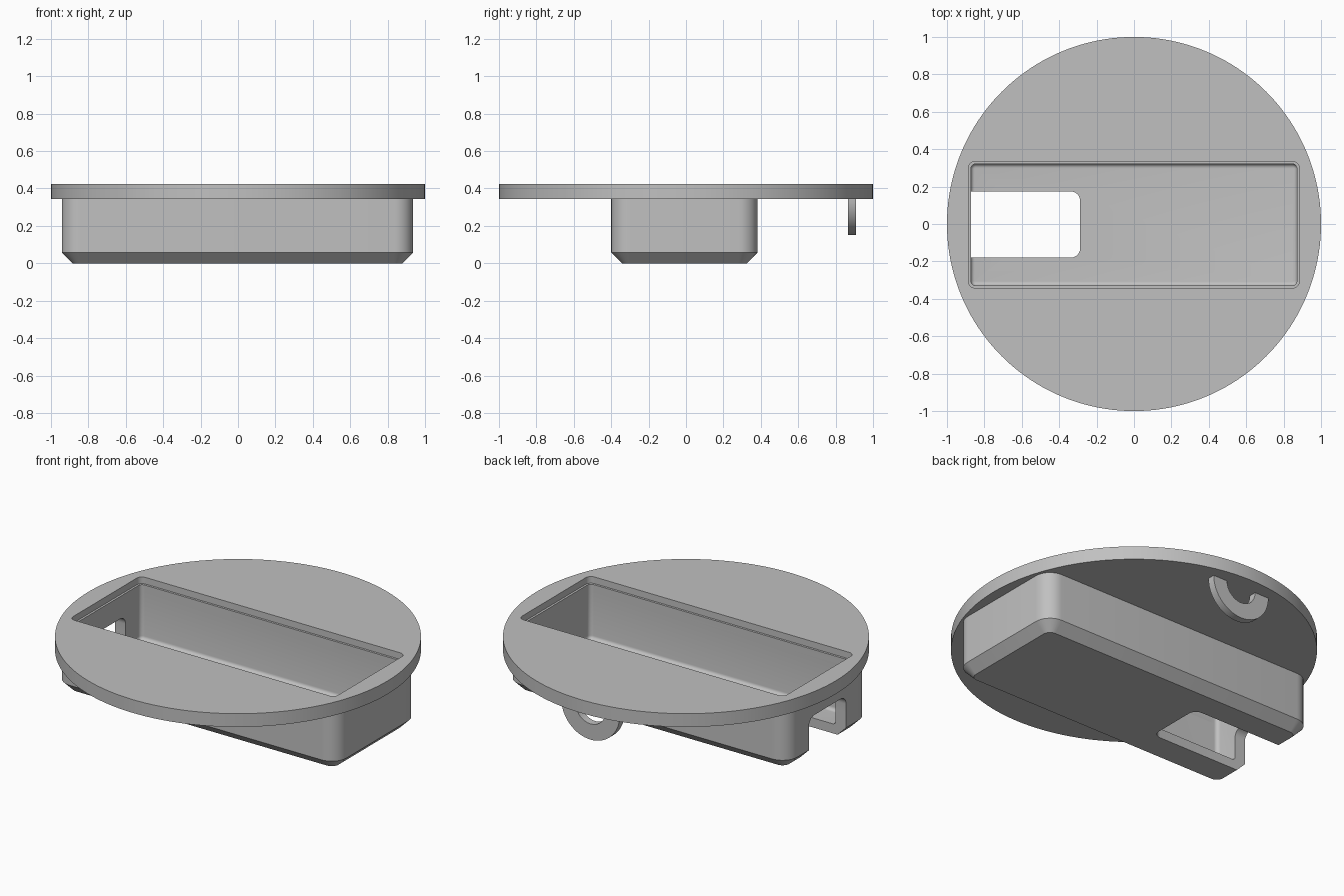
import bpy, bmesh, math
from mathutils import Matrix

cube = bpy.data.objects.get("Cube")
if cube:
    bpy.data.objects.remove(cube, do_unlink=True)

grey = bpy.data.materials.new("plain grey")
grey.use_nodes = True
colour = (0.53, 0.53, 0.53, 1)
grey.diffuse_color = colour
grey.node_tree.nodes["Principled BSDF"].inputs["Base Color"].default_value = colour


def rounded_rect(x0, x1, y0, y1, r, steps=8):
    """Counter-clockwise outline of a rectangle with round corners."""
    corners = [(x1 - r, y1 - r), (x0 + r, y1 - r), (x0 + r, y0 + r), (x1 - r, y0 + r)]
    return [(cx + r * math.cos(a), cy + r * math.sin(a))
            for k, (cx, cy) in enumerate(corners)
            for a in [(k + i / steps) * math.pi / 2 for i in range(steps + 1)]]


def loft(name, layers, matrix=Matrix()):
    """Solid through a stack of (outline, height) layers, capped at both ends."""
    bm = bmesh.new()
    rings = [[bm.verts.new((x, y, z)) for x, y in outline] for outline, z in layers]
    n = len(rings[0])
    for low, high in zip(rings, rings[1:]):
        for i in range(n):
            j = (i + 1) % n
            bm.faces.new((low[i], low[j], high[j], high[i]))
    bm.faces.new(rings[0][::-1])
    bm.faces.new(rings[-1])
    bm.transform(matrix)
    bmesh.ops.recalc_face_normals(bm, faces=bm.faces)
    mesh = bpy.data.meshes.new(name)
    bm.to_mesh(mesh)
    bm.free()
    mesh.materials.append(grey)
    obj = bpy.data.objects.new(name, mesh)
    bpy.context.collection.objects.link(obj)
    return obj


def activate(obj):
    bpy.ops.object.select_all(action='DESELECT')
    obj.select_set(True)
    bpy.context.view_layer.objects.active = obj


def cut(obj, cutter):
    mod = obj.modifiers.new("cut", 'BOOLEAN')
    mod.operation, mod.solver, mod.object = 'DIFFERENCE', 'EXACT', cutter
    activate(obj)
    bpy.ops.object.modifier_apply(modifier=mod.name)


RIM_LOW, RIM_TOP = 0.345, 0.425

# Round top plate
circle = [(math.cos(a), math.sin(a)) for a in [math.tau * i / 160 for i in range(160)]]
plate = loft("top_plate", [(circle, RIM_LOW), (circle, RIM_TOP)])


# Tray body with a chamfered bottom edge
def body(inset, r):
    return rounded_rect(-0.942 + inset, 0.936 - inset, -0.4 + inset, 0.382 - inset, r)


tray = loft("tray", [(body(0.057, 0.045), 0), (body(0, 0.1), 0.057), (body(0, 0.1), RIM_LOW)])


# Cavity with a filleted floor and a small ledge under the rim
def cavity(inset, r):
    return rounded_rect(-0.885 + inset, 0.884 - inset, -0.342 + inset, 0.334 - inset, r)


FLOOR, FILLET, WALL, LEDGE = 0.057, 0.02, 0.013, 0.385
layers = []
for i in range(5):
    a = i / 4 * math.pi / 2
    layers.append((cavity(WALL + FILLET * (1 - math.sin(a)), 0.005 + 0.02 * math.sin(a)),
                   FLOOR + FILLET * (1 - math.cos(a))))
layers += [(cavity(WALL, 0.025), LEDGE), (cavity(0, 0.035), LEDGE), (cavity(0, 0.035), 0.5)]
hollow = loft("cavity_cutter", layers)

# Notch through the floor and the end wall
SIDE = (-0.18, 0.174)
floor_outline = rounded_rect(-1.3, -0.288, *SIDE, 0.05)
floor_notch = loft("floor_notch_cutter", [(floor_outline, -0.1), (floor_outline, 0.15)])
wall_outline = rounded_rect(*SIDE, -0.3, 0.25, 0.05)
yz_plane = Matrix(((0, 0, 1, 0), (1, 0, 0, 0), (0, 1, 0, 0), (0, 0, 0, 1)))
wall_notch = loft("wall_notch_cutter", [(wall_outline, -1.3), (wall_outline, -0.7)], yz_plane)

cut(plate, hollow)
for cutter in (hollow, floor_notch, wall_notch):
    cut(tray, cutter)
for cutter in (hollow, floor_notch, wall_notch):
    bpy.data.objects.remove(cutter, do_unlink=True)

# Half-ring loop hanging below the back of the plate
OUTER, INNER, STEPS = 0.195, 0.1, 32
sweep = [math.pi * (1 + i / STEPS) for i in range(STEPS + 1)]
arch = [(OUTER * math.cos(a), OUTER * math.sin(a)) for a in sweep]
arch += [(INNER * math.cos(a), INNER * math.sin(a)) for a in reversed(sweep)]
xz_plane = Matrix(((1, 0, 0, 0), (0, 0, 1, 0), (0, 1, 0, RIM_LOW), (0, 0, 0, 1)))
loop = loft("hanging_loop", [(arch, 0.865), (arch, 0.91)], xz_plane)

for obj in (plate, tray, loop):
    activate(obj)
    bpy.ops.object.shade_smooth_by_angle(angle=math.radians(25))
